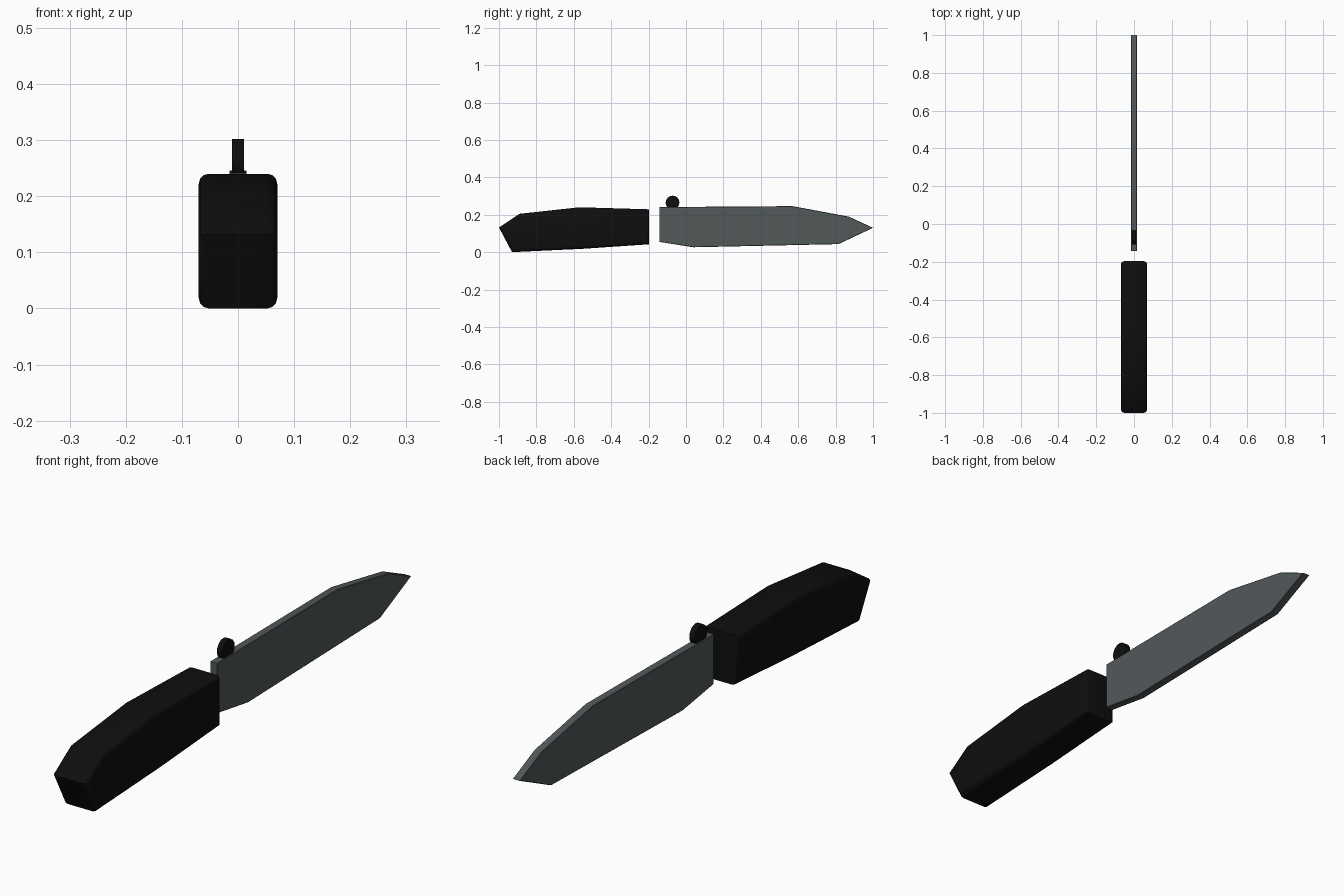
import bpy, bmesh, math
from mathutils import Matrix

if "Cube" in bpy.data.objects:
    bpy.data.objects.remove(bpy.data.objects["Cube"])


def material(name, rgb):
    m = bpy.data.materials.new(name)
    m.diffuse_color = (*rgb, 1)
    m.use_nodes = True
    m.node_tree.nodes["Principled BSDF"].inputs["Base Color"].default_value = m.diffuse_color
    return m


steel = material("steel grey", (0.085, 0.098, 0.102))
black = material("matte black", (0.0045, 0.0045, 0.0045))


def finish(bm, name, mat):
    bmesh.ops.recalc_face_normals(bm, faces=bm.faces[:])
    me = bpy.data.meshes.new(name)
    bm.to_mesh(me)
    bm.free()
    me.materials.append(mat)
    ob = bpy.data.objects.new(name, me)
    bpy.context.collection.objects.link(ob)
    bpy.ops.object.select_all(action='DESELECT')
    ob.select_set(True)
    bpy.context.view_layer.objects.active = ob
    bpy.ops.object.shade_smooth_by_angle(angle=math.radians(35))


def slab(name, profile, half, bevel, segments, mat):
    """Extrude a (y, z) outline across x and round the rims of both side faces."""
    bm = bmesh.new()
    base = bm.faces.new([bm.verts.new((-half, y, z)) for y, z in profile])
    ext = bmesh.ops.extrude_face_region(bm, geom=[base], use_keep_orig=True)
    for v in ext["geom"]:
        if isinstance(v, bmesh.types.BMVert):
            v.co.x = half
    bmesh.ops.recalc_face_normals(bm, faces=bm.faces[:])
    rims = [e for e in bm.edges if abs(e.verts[0].co.x - e.verts[1].co.x) < 1e-6]
    bmesh.ops.bevel(bm, geom=rims, offset=bevel, offset_type='OFFSET',
                    segments=segments, profile=0.5, affect='EDGES')
    finish(bm, name, mat)


# Handle
slab("handle", [(-1.0, 0.132), (-0.89, 0.205), (-0.57, 0.24), (-0.197, 0.229),
                (-0.197, 0.042), (-0.55, 0.018), (-0.93, 0.0)],
     0.07, 0.018, 3, black)

# Blade
slab("blade", [(-0.143, 0.241), (0.57, 0.246), (0.87, 0.19), (1.0, 0.13),
               (0.815, 0.043), (0.04, 0.026), (-0.143, 0.055)],
     0.0155, 0.002, 1, steel)

# Opening stud on the spine of the blade
bm = bmesh.new()
bmesh.ops.create_cone(bm, cap_ends=True, segments=16, radius1=0.037, radius2=0.037, depth=0.022,
                      matrix=Matrix.Translation((0, -0.072, 0.265)) @ Matrix.Rotation(math.pi / 2, 4, 'Y'))
finish(bm, "opening_stud", black)
